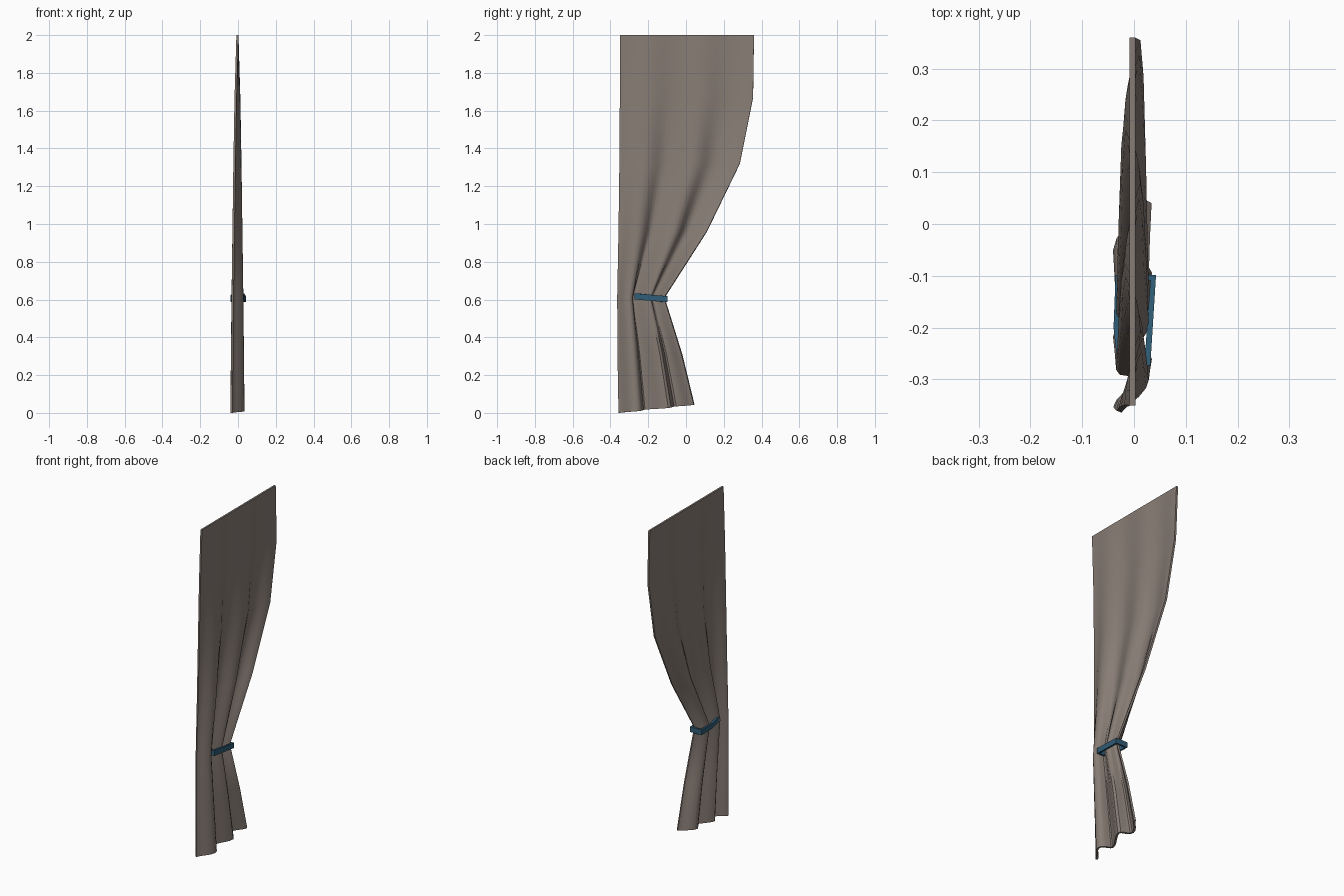
import bpy, bmesh, math

if "Cube" in bpy.data.objects:
    bpy.data.objects.remove(bpy.data.objects["Cube"])


def material(name, rgb):
    m = bpy.data.materials.new(name)
    m.diffuse_color = (*rgb, 1)
    m.use_nodes = True
    m.node_tree.nodes["Principled BSDF"].inputs["Base Color"].default_value = m.diffuse_color
    return m


def make_object(name, bm, mat):
    bmesh.ops.recalc_face_normals(bm, faces=bm.faces)
    me = bpy.data.meshes.new(name)
    bm.to_mesh(me)
    bm.free()
    me.materials.append(mat)
    ob = bpy.data.objects.new(name, me)
    bpy.context.collection.objects.link(ob)
    return ob


cloth_mat = material("taupe cloth", (0.245, 0.203, 0.178))
band_mat = material("blue tie", (0.03, 0.11, 0.185))

# Curtain rows: left y, left z, right y, right z, fold depth
ROWS = [(-0.35, 2.00, 0.36, 2.00, 0.0),
        (-0.35, 1.67, 0.355, 1.67, 0.010),
        (-0.352, 1.32, 0.285, 1.32, 0.016),
        (-0.356, 0.96, 0.11, 0.96, 0.021),
        (-0.362, 0.61, -0.115, 0.61, 0.026),
        (-0.36, 0.29, -0.022, 0.31, 0.029),
        (-0.355, 0.0, 0.043, 0.043, 0.032)]
COLS = 25

# Curtain: pleated sheet, two and a half folds that deepen downward
bm = bmesh.new()
grid = []
for yl, zl, yr, zr, depth in ROWS:
    row = []
    for i in range(COLS + 1):
        u = i / COLS
        wave = -depth * math.cos(5 * math.pi * u)
        skew = 2.8 * u * (1 - u) * wave          # folds lean over sideways
        row.append(bm.verts.new((wave - 0.003, yl + (yr - yl) * u + skew,
                                 zl + (zr - zl) * u)))
    grid.append(row)
for a, b in zip(grid, grid[1:]):
    for i in range(COLS):
        bm.faces.new((a[i], a[i + 1], b[i + 1], b[i]))
curtain = make_object("curtain", bm, cloth_mat)
solid = curtain.modifiers.new("thickness", 'SOLIDIFY')
solid.thickness = 0.011
solid.offset = 0
bpy.context.view_layer.objects.active = curtain
curtain.select_set(True)
bpy.ops.object.modifier_apply(modifier="thickness")
bpy.ops.object.shade_smooth_by_angle(angle=math.radians(40))

# Tie band: closed slanted loop of rectangular section around the folds
PATH = [(0.026, -0.268, 0.617), (0.037, -0.104, 0.602), (-0.030, -0.104, 0.602),
        (-0.034, -0.200, 0.607), (-0.026, -0.268, 0.617)]
bm = bmesh.new()
rings = []
cx, cy = 0.003, -0.186
for x, y, z in PATH:
    dx = 0.0055 * (1 if x > cx else -1)
    dy = 0.0055 * (1 if y > -0.15 else -1 if y < -0.25 else 0)
    rings.append([bm.verts.new((x + s * dx, y + s * dy, z + h))
                  for s, h in ((-1, -0.016), (1, -0.016), (1, 0.016), (-1, 0.016))])
for a, b in zip(rings, rings[1:] + rings[:1]):
    for k in range(4):
        bm.faces.new((a[k], a[(k + 1) % 4], b[(k + 1) % 4], b[k]))
make_object("tie_band", bm, band_mat)
